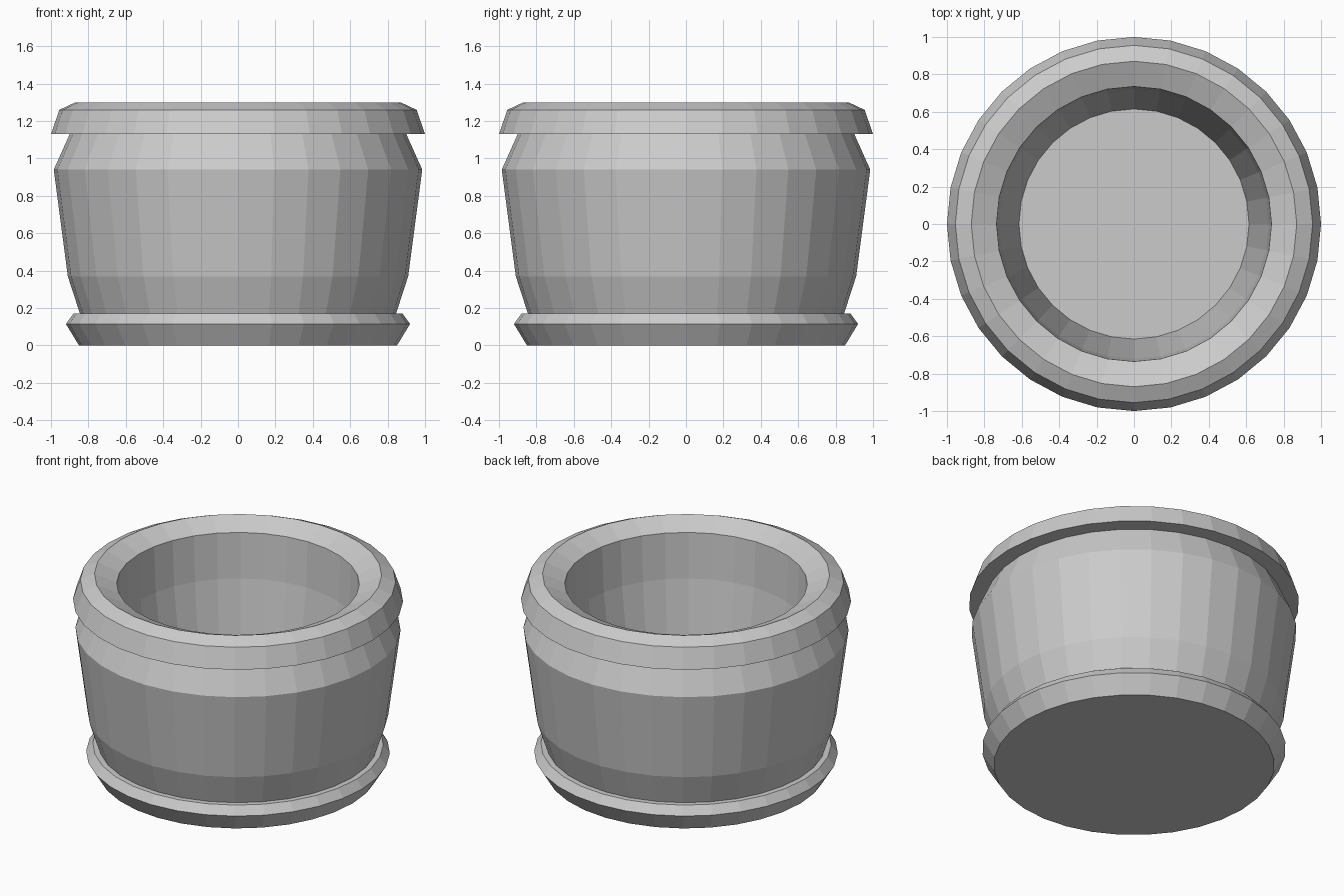
import bpy, bmesh
from math import cos, sin, tau

SIDES = 32

cube = bpy.data.objects.get("Cube")
if cube:
    bpy.data.objects.remove(cube, do_unlink=True)

grey = bpy.data.materials.new("plain_grey")
grey.use_nodes = True
colour = (0.6, 0.6, 0.6, 1)
grey.diffuse_color = colour
grey.node_tree.nodes["Principled BSDF"].inputs["Base Color"].default_value = colour


def lathe(name, profile, cap_start=False, cap_end=False):
    """Turn (radius, height) points, listed from underside to inside, about z."""
    bm = bmesh.new()
    rings = [[bm.verts.new((r * cos(tau * i / SIDES), r * sin(tau * i / SIDES), z))
              for i in range(SIDES)] for r, z in profile]
    for a, b in zip(rings, rings[1:]):
        for i in range(SIDES):
            j = (i + 1) % SIDES
            bm.faces.new((a[i], a[j], b[j], b[i]))
    if cap_start:
        bm.faces.new(rings[0][::-1])
    if cap_end:
        bm.faces.new(rings[-1])
    mesh = bpy.data.meshes.new(name)
    bm.to_mesh(mesh)
    bm.free()
    mesh.materials.append(grey)
    obj = bpy.data.objects.new(name, mesh)
    bpy.context.collection.objects.link(obj)
    return obj


# Saucer under the pot, with a flat ledge meeting the wall
lathe("saucer", [(0.85, 0), (0.92, 0.115), (0.88, 0.17), (0.845, 0.17)], cap_start=True)

# Bulging outer wall
lathe("pot_wall", [(0.845, 0.17), (0.91, 0.37), (0.985, 0.94), (0.90, 1.13)])

# Overhanging rim, sloping down into the opening
lathe("rim", [(0.90, 1.13), (1.0, 1.13), (0.955, 1.26), (0.87, 1.30), (0.735, 1.24)])

# Inner wall and floor
lathe("pot_inside", [(0.735, 1.24), (0.72, 0.94), (0.615, 0.2)], cap_end=True)
